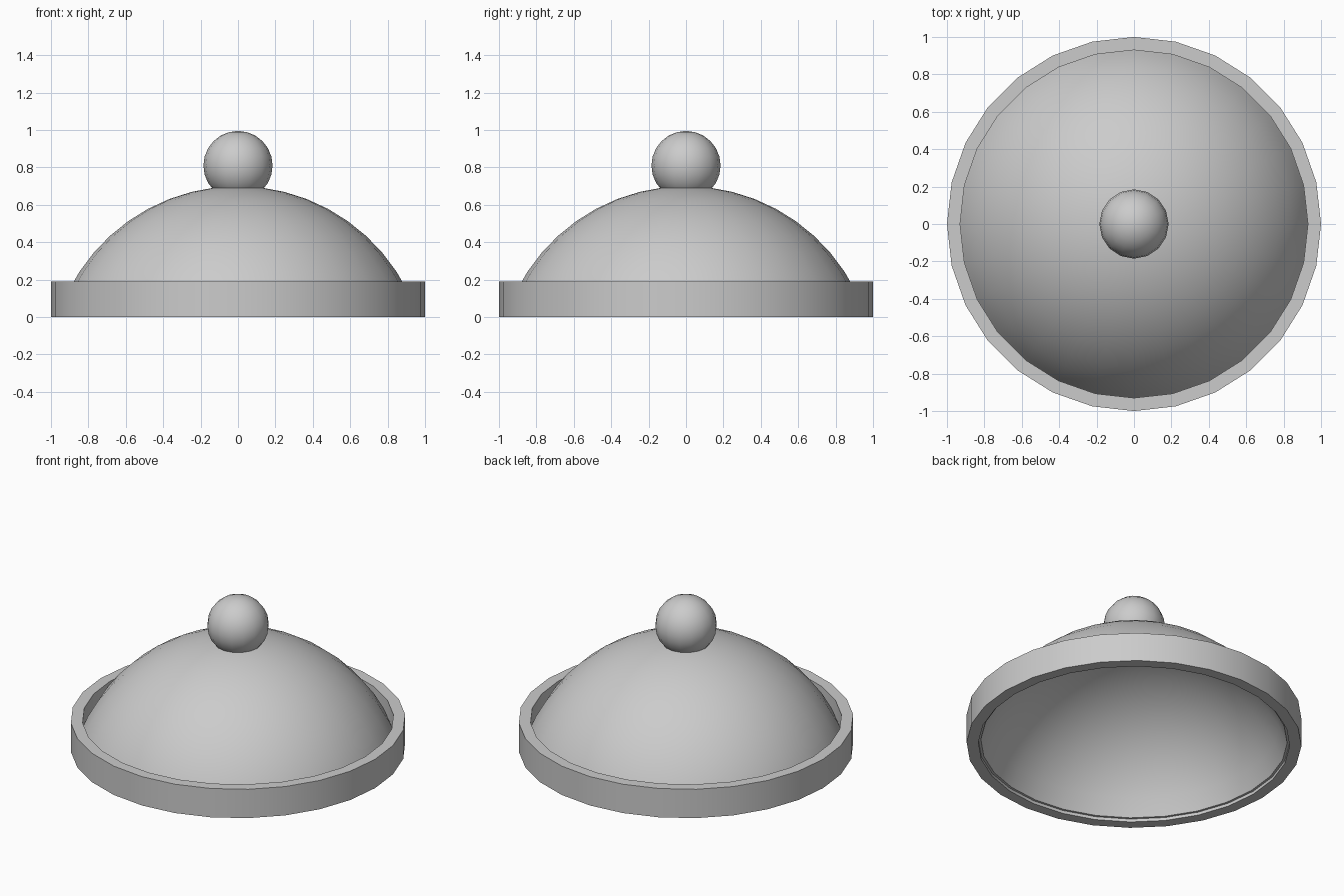
import bpy, bmesh, math

if "Cube" in bpy.data.objects:
    bpy.data.objects.remove(bpy.data.objects["Cube"])

SIDES = 28


def lathe(name, profile, closed):
    """Revolve an (r, z) profile around z; points with r = 0 become poles."""
    bm = bmesh.new()
    rings = []
    for r, z in profile:
        if r == 0:
            rings.append([bm.verts.new((0, 0, z))] * SIDES)
        else:
            rings.append([bm.verts.new((r * math.cos(2 * math.pi * i / SIDES),
                                        r * math.sin(2 * math.pi * i / SIDES), z))
                          for i in range(SIDES)])
    pairs = list(zip(rings, rings[1:]))
    if closed:
        pairs.append((rings[-1], rings[0]))
    for a, b in pairs:
        for i in range(SIDES):
            j = (i + 1) % SIDES
            bm.faces.new(dict.fromkeys((a[i], a[j], b[j], b[i])))
    bmesh.ops.recalc_face_normals(bm, faces=bm.faces)
    mesh = bpy.data.meshes.new(name)
    bm.to_mesh(mesh)
    bm.free()
    ob = bpy.data.objects.new(name, mesh)
    bpy.context.collection.objects.link(ob)
    smooth(ob)
    return ob


def smooth(ob):
    bpy.ops.object.select_all(action='DESELECT')
    ob.select_set(True)
    bpy.context.view_layer.objects.active = ob
    bpy.ops.object.shade_smooth_by_angle(angle=math.radians(40))


def arc(radius, z_base, steps=10):
    """Spherical cap profile from z_base up to the pole."""
    centre = -0.314
    start = math.acos((z_base - centre) / radius)
    pts = [(radius * math.sin(start * (1 - k / steps)),
            centre + radius * math.cos(start * (1 - k / steps))) for k in range(steps)]
    return pts + [(0, centre + radius)]


# rim band around the lid
lathe("rim", [(1, 0), (1, 0.19), (0.93, 0.19), (0.93, 0)], True)

# domed shell: outer surface up to the pole, inner surface back down
outer = arc(1.014, 0.02)
inner = arc(0.974, 0.02)
lathe("dome", outer, False)
lathe("dome_lining", inner, False)
lathe("dome_lip", [outer[0], inner[0]], False)

# round knob
bpy.ops.mesh.primitive_uv_sphere_add(segments=16, ring_count=12, radius=0.185,
                                     location=(0, 0, 0.81))
bpy.context.object.name = "knob"
smooth(bpy.context.object)
